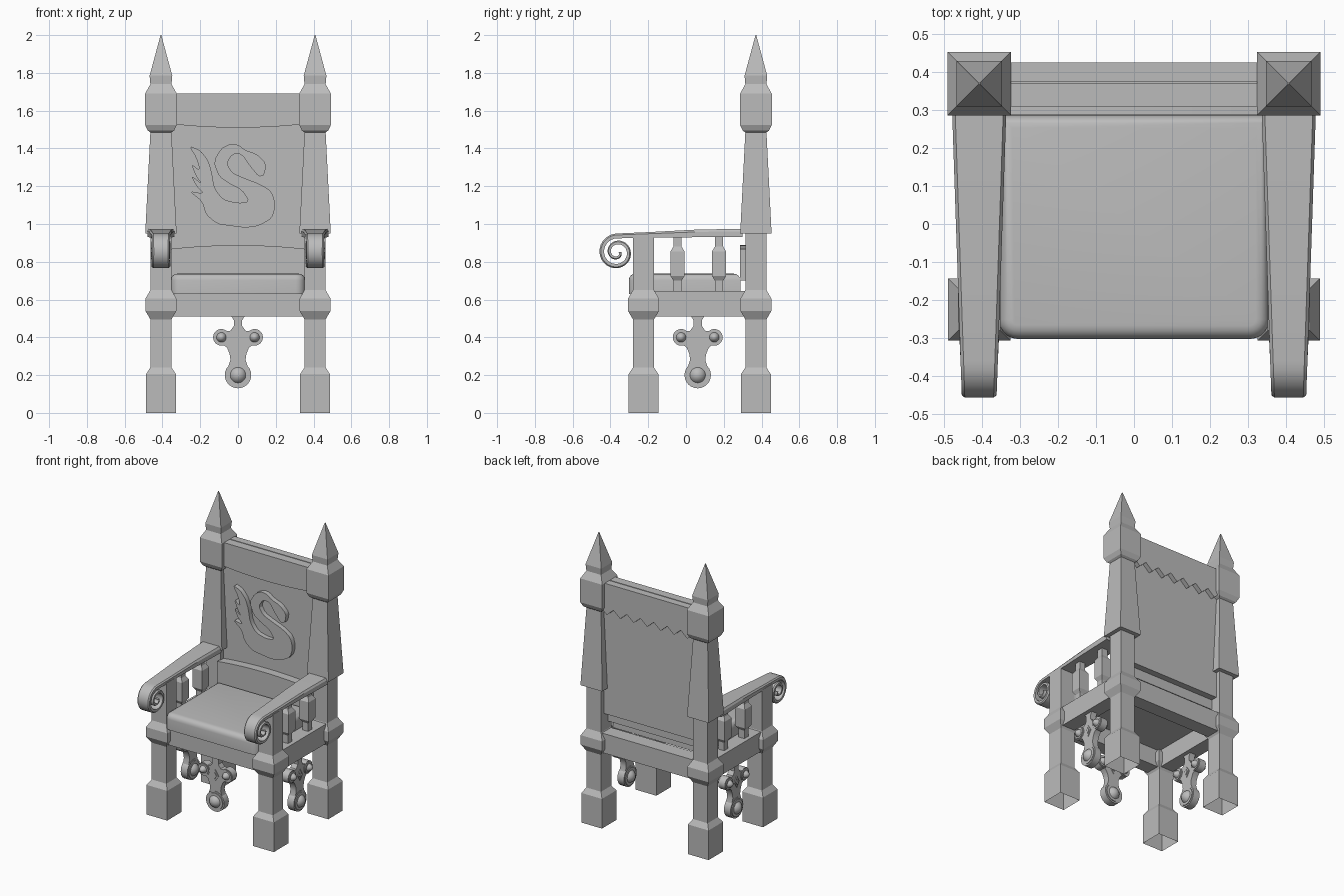
import bpy, bmesh, math
from mathutils import Matrix, Vector

if "Cube" in bpy.data.objects:
    bpy.data.objects.remove(bpy.data.objects["Cube"])

wood = bpy.data.materials.new("plain grey")
wood.diffuse_color = (0.5, 0.5, 0.5, 1)
wood.use_nodes = True
wood.node_tree.nodes["Principled BSDF"].inputs["Base Color"].default_value = wood.diffuse_color


def finish(name, bm, smooth=None):
    """Turn a bmesh into a named object."""
    bmesh.ops.recalc_face_normals(bm, faces=bm.faces)
    me = bpy.data.meshes.new(name)
    bm.to_mesh(me)
    bm.free()
    me.materials.append(wood)
    if smooth:
        for p in me.polygons:
            p.use_smooth = True
        me.set_sharp_from_angle(angle=math.radians(smooth))
    ob = bpy.data.objects.new(name, me)
    bpy.context.collection.objects.link(ob)
    return ob


def loft(bm, rings, cap_start=True):
    """Skin a list of equal-length vertex rings and cap the ends."""
    vs = [[bm.verts.new(p) for p in r] for r in rings]
    n = len(vs[0])
    for a, b in zip(vs, vs[1:]):
        for i in range(n):
            bm.faces.new((a[i], a[(i + 1) % n], b[(i + 1) % n], b[i]))
    if cap_start:
        bm.faces.new(vs[0])
    bm.faces.new(vs[-1])


def square_post(name, x, y, profile):
    """Square post; legs that stand on the ground are open underneath."""
    bm = bmesh.new()
    loft(bm, [[(x + sx * h, y + sy * h, z) for sx, sy in ((-1, -1), (1, -1), (1, 1), (-1, 1))]
              for z, h in profile], cap_start=profile[0][0] > 0)
    return finish(name, bm)


def box(name, x0, x1, y0, y1, z0, z1):
    bm = bmesh.new()
    loft(bm, [[(x0, y0, z), (x1, y0, z), (x1, y1, z), (x0, y1, z)] for z in (z0, z1)])
    return finish(name, bm)


def plate(bm, pts, y0, y1):
    """Extrude an x-z outline along y."""
    loft(bm, [[(x, y, z) for x, z in pts] for y in (y0, y1)])


def panel(name, pts, y0, y1, smooth=None):
    bm = bmesh.new()
    plate(bm, pts, y0, y1)
    return finish(name, bm, smooth)


LEG = [(0, .079), (.205, .079), (.24, .056), (.495, .056), (.54, .082), (.605, .082), (.65, .056)]
BACK = LEG + [(.95, .056), (.951, .083), (1.485, .056), (1.495, .07), (1.525, .084),
              (1.69, .084), (1.74, .056), (1.785, .060), (2.0, .002)]
PX, FY, BY = .408, -.225, .37

# Posts, side rails, balusters and scrolled arms
for side, s in (("left", -1), ("right", 1)):
    square_post("front_leg_" + side, s * PX, FY, LEG + [(.935, .056)])
    square_post("back_post_" + side, s * PX, BY, BACK)
    box("side_rail_" + side, s * PX - .05, s * PX + .05, FY, BY, .51, .645)
    for i, y in enumerate((-.045, .175)):
        square_post(f"baluster_{side}_{i + 1}", s * PX, y,
                    [(.64, .022), (.70, .022), (.725, .037), (.855, .037), (.88, .022), (.94, .022)])

    # arm: outer and inner line of a strip that ends in a spiral
    strip = [((.30, .975), (.30, .93)), ((.05, .97), (.05, .93)), ((-.2, .957), (-.2, .928))]
    cy, cz = -.365, .85
    for i in range(49):
        t = i / 48
        a = math.radians(88 + 640 * t)
        r = .1 - .078 * t ** 1.25
        w = .026 - .012 * t
        strip.append(tuple((cy + q * math.cos(a), cz + q * math.sin(a)) for q in (r, r - w)))
    bm = bmesh.new()
    rings = []
    for (oy, oz), (iy, iz) in strip:
        h = .046 + .025 * max(0, (oy + .455) / .74)
        o, n = Vector((oy, oz)), Vector((iy, iz))
        m = o.lerp(n, .3)
        rings.append([(s * PX + x, p.x, p.y) for x, p in
                      ((-h + .008, o), (h - .008, o), (h, m), (h, n), (-h, n), (-h, m))])
    loft(bm, rings)
    finish("armrest_" + side, bm, 30)

# Front and back rails
box("front_rail", -PX, PX, FY - .05, FY + .05, .51, .645)
box("back_rail", -PX, PX, BY - .05, BY + .05, .51, .645)

# Cushion with rounded front corners and rounded upper rim
cushion = box("seat_cushion", -.356, .356, -.303, .288, .63, .737)
bm = bmesh.new()
bm.from_mesh(cushion.data)
corners = [e for e in bm.edges if abs(e.verts[0].co.z - e.verts[1].co.z) > .05 and e.verts[0].co.y < 0]
bmesh.ops.bevel(bm, geom=corners, offset=.05, segments=5, profile=.5, affect='EDGES')
rim = [e for e in bm.edges if min(v.co.z for v in e.verts) > .7]
bmesh.ops.bevel(bm, geom=rim, offset=.035, segments=4, profile=.5, affect='EDGES')
bm.to_mesh(cushion.data)
bm.free()
for p in cushion.data.polygons:
    p.use_smooth = True
cushion.data.set_sharp_from_angle(angle=math.radians(40))

# Backrest: recessed panel, bowed front trims, zigzag rear trim
W = .36
xs = [-W + 2 * W * i / 14 for i in range(15)]
box("back_panel", -W, W, .345, .395, .77, 1.68)
panel("top_rail_front", [(-W, 1.69), (W, 1.69)] +
      [(x, 1.51 + .02 * (x / W) ** 2) for x in reversed(xs)], .31, .37)
panel("lower_back_trim", [(-W, .70), (W, .70)] +
      [(x, .888 - .02 * (x / W) ** 2) for x in reversed(xs)], .287, .35)
panel("top_rail_back", [(-W, 1.69), (W, 1.69)] +
      [(x, 1.475 if i % 2 else 1.52) for i, x in reversed(list(enumerate(xs)))], .376, .426)

# Carved bird relief on the backrest (outline in hundredths of a unit, corners cut smooth)
BIRD = [(14, 126), (15, 132), (10, 137), (4, 139), (0, 142), (-4, 142.5), (-9, 140), (-13, 133),
        (-10, 125), (-4, 121), (2, 118), (6, 112), (0, 111), (-8, 113), (-12.5, 119), (-14, 128),
        (-16, 134), (-20, 139), (-26, 141.5), (-22, 135), (-20, 128), (-25, 132), (-22, 125),
        (-19, 121), (-25, 126), (-22, 120), (-18, 116), (-26, 117.5), (-19, 112), (-17, 105),
        (-11, 100), (-4, 99), (4, 98), (11, 99), (18, 103), (20, 110), (18, 117),
        (12, 121), (4, 124), (-3, 127), (-6, 132), (-3, 137), (2, 137), (6, 131), (11, 125)]
outline = [Vector((x / 100, z / 100)) for x, z in BIRD]
outline = [p for a, b in zip(outline, outline[1:] + outline[:1])
           for p in (a.lerp(b, .2), a.lerp(b, .8))]
panel("bird_relief", outline, .312, .35, 30)


def pendant(name, matrix):
    """Hanging trefoil ornament: flat body, three stepped discs with domes, a diamond."""
    bm = bmesh.new()
    half = [(.04, .52), (.022, .49), (.022, .46), (.04, .435), (.085, .43), (.09, .37), (.058, .345),
            (.044, .31), (.04, .28), (.05, .25), (.06, .20)]
    plate(bm, half + [(-x, z) for x, z in reversed(half)], -.022, .022)
    turn = Matrix.Rotation(math.pi / 2, 4, 'X')
    for x, z, r in ((-.088, .4, .044), (.088, .4, .044), (0, .2, .07)):
        at = Matrix.Translation((x, 0, z))
        for k, d in ((1, .05), (.85, .06)):
            bmesh.ops.create_cone(bm, cap_ends=True, segments=24, radius1=r * k, radius2=r * k,
                                  depth=d, matrix=at @ turn)
        ball = r * .7
        bmesh.ops.create_uvsphere(bm, u_segments=20, v_segments=12, radius=ball,
                                  matrix=at @ Matrix.Diagonal((1, .056 / ball, 1, 1)) @ turn)
    for k, y in ((1, .027), (.55, .032)):
        plate(bm, [(.026 * k, .38), (0, .38 + .04 * k), (-.026 * k, .38), (0, .38 - .04 * k)], -y, y)
    bm.transform(matrix)
    finish(name, bm, 35)


quarter = Matrix.Rotation(math.pi / 2, 4, 'Z')
pendant("front_pendant", Matrix.Translation((0, FY, 0)))
for side, s in (("left", -1), ("right", 1)):
    pendant("side_pendant_" + side, Matrix.Translation((s * PX, .062, 0)) @ quarter)
